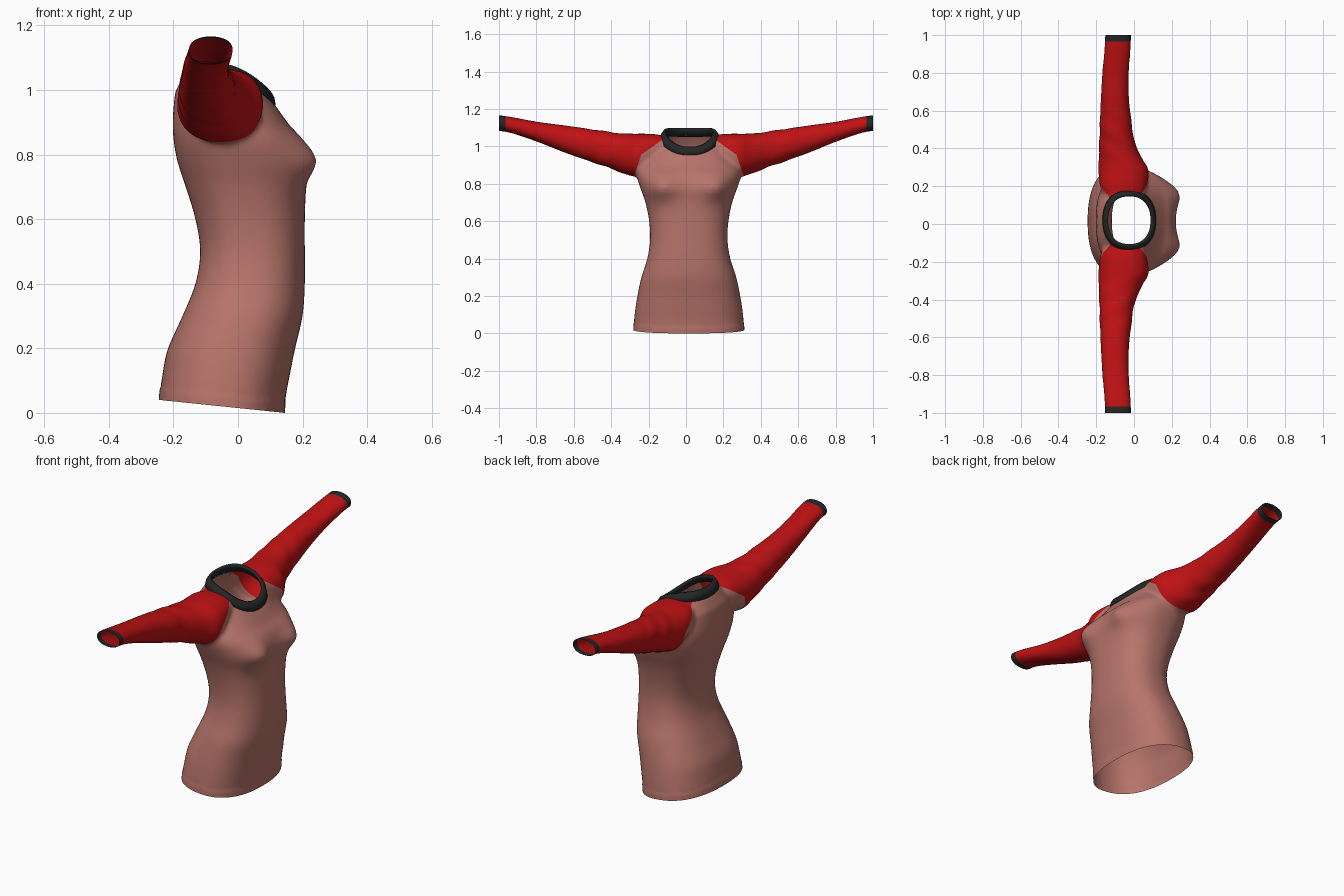
import bpy, bmesh, math
from mathutils import Vector

if "Cube" in bpy.data.objects:
    bpy.data.objects.remove(bpy.data.objects["Cube"])

N = 64
YC = 0.015


def material(name, rgb):
    m = bpy.data.materials.new(name)
    m.diffuse_color = (*rgb, 1)
    m.use_nodes = True
    m.node_tree.nodes["Principled BSDF"].inputs["Base Color"].default_value = m.diffuse_color
    return m


PINK = material("dusty pink", (0.47, 0.175, 0.145))
RED = material("red", (0.53, 0.006, 0.007))
BLACK = material("charcoal", (0.018, 0.02, 0.02))


def spow(v, n):
    return math.copysign(abs(v) ** (2 / n), v)


def smooth_rows(rows, steps=4):
    """Catmull-Rom interpolation between profile rows."""
    out = []
    for i in range(len(rows) - 1):
        p0, p1, p2, p3 = rows[max(i - 1, 0)], rows[i], rows[i + 1], rows[min(i + 2, len(rows) - 1)]
        for k in range(steps):
            t = k / steps
            out.append([b + t / 2 * (c - a + t * (2 * a - 5 * b + 4 * c - d + t * (3 * (b - c) + d - a)))
                        for a, b, c, d in zip(p0, p1, p2, p3)])
    return out + [rows[-1]]


def loft(bm, rings, closed=False):
    """Skin a list of point rings; cap the ends unless the loop closes."""
    vs = [[bm.verts.new(p) for p in r] for r in rings]
    pairs = list(zip(vs, vs[1:])) + ([(vs[-1], vs[0])] if closed else [])
    faces = []
    for a, b in pairs:
        for i in range(len(a)):
            j = (i + 1) % len(a)
            faces.append(bm.faces.new((a[i], a[j], b[j], b[i])))
    if not closed:
        for ring in (vs[0], vs[-1]):
            c = bm.verts.new(sum((v.co for v in ring), Vector()) / len(ring))
            for i in range(len(ring)):
                faces.append(bm.faces.new((ring[i], ring[(i + 1) % len(ring)], c)))
    bmesh.ops.recalc_face_normals(bm, faces=faces)


def neck_loop(scale, a, b, c):
    """Tilted, saddle-shaped neckline."""
    pts = []
    for i in range(N):
        t = 2 * math.pi * i / N
        ct, st = spow(math.cos(t), 2.3), spow(math.sin(t), 2.3)
        pts.append(Vector((-0.025 + 0.135 * scale * ct, 0.02 + 0.152 * scale * st,
                           a + b * math.cos(t) + c * math.cos(t) ** 2)))
    return pts


bm = bmesh.new()

# Torso: z, x back, x front, half width, forward tilt
TORSO = [(-.06, -.248, .138, .297, 0), (.05, -.243, .148, .294, 0), (.13, -.232, .163, .286, 0),
         (.2, -.217, .177, .275, 0), (.3, -.172, .20, .254, 0), (.4, -.132, .207, .222, 0),
         (.5, -.117, .207, .207, 0), (.6, -.132, .207, .212, 0), (.7, -.162, .211, .232, 0),
         (.78, -.188, .220, .26, 0), (.85, -.2, .195, .28, 0),
         (.9, -.202, .162, .27, -.012), (.96, -.195, .135, .225, -.035)]
rings = []
for z, xb, xf, h, tilt in smooth_rows(TORSO):
    ring = []
    for i in range(N):
        t = 2 * math.pi * i / N
        ct, st = spow(math.cos(t), 2.4), spow(math.sin(t), 2.4)
        x = (xb + xf) / 2 + (xf - xb) / 2 * ct
        y = h * st
        if ct > 0:  # bust
            x += 0.044 * math.exp(-((abs(y) - .15) / .075) ** 2 - ((z - .78) / .07) ** 2)
        ring.append(Vector((x, YC + y, z + tilt * ct)))
    rings.append(ring)
rings.append(neck_loop(1.0, 1.045, -.05, -.035))
loft(bm, rings)

# Sleeves: distance along arm, z low, z high, x back, x front
SLEEVE = [(.10, .95, 1.05, -.14, .04), (.18, .895, 1.066, -.178, .066), (.27, .84, 1.068, -.188, .078),
          (.33, .85, 1.068, -.187, .048), (.42, .885, 1.078, -.184, .005), (.5, .912, 1.09, -.182, -.008),
          (.65, .965, 1.112, -.176, -.026), (.8, 1.025, 1.132, -.168, -.027),
          (.95, 1.075, 1.16, -.155, -.016), (1.04, 1.083, 1.17, -.155, -.014)]
for s in (-1, 1):
    rings = []
    for d, zl, zh, xb, xf in smooth_rows(SLEEVE):
        ring = []
        for i in range(40):
            t = 2 * math.pi * i / 40
            ring.append(Vector(((xb + xf) / 2 + (xf - xb) / 2 * spow(math.cos(t), 2.2),
                                s * d + YC * (1 - d),
                                (zl + zh) / 2 + (zh - zl) / 2 * spow(math.sin(t), 2.2))))
        rings.append(ring)
    loft(bm, rings)

me = bpy.data.meshes.new("shirt")
bm.to_mesh(me)
bm.free()
shirt = bpy.data.objects.new("shirt", me)
bpy.context.collection.objects.link(shirt)

# Fuse body and sleeves into one soft skin
bpy.context.view_layer.objects.active = shirt
shirt.select_set(True)
mod = shirt.modifiers.new("fuse", 'REMESH')
mod.mode = 'VOXEL'
mod.voxel_size = 0.011
mod = shirt.modifiers.new("soften", 'SMOOTH')
mod.factor = 0.5
mod.iterations = 6
for name in ("fuse", "soften"):
    bpy.ops.object.modifier_apply(modifier=name)

me = shirt.data
me.materials.clear()
for m in (PINK, RED, BLACK):
    me.materials.append(m)
bm = bmesh.new()
bm.from_mesh(me)
bm.normal_update()

# Faint cloth folds on the upper sleeves and a slightly raised hem
for v in bm.verts:
    d = abs(v.co.y - YC)
    if .28 < d < .6:
        w = math.sin((d - .28) / .32 * math.pi)
        v.co += v.normal * .002 * w * math.sin(50 * d + 30 * v.co.x + 12 * v.co.z)
    if v.co.z < .05 - .1 * v.co.x:
        v.co += v.normal * .002


def cut(co, no, clear=False):
    bmesh.ops.bisect_plane(bm, geom=bm.verts[:] + bm.edges[:] + bm.faces[:], dist=1e-5,
                           plane_co=co, plane_no=no, clear_outer=clear)


# Open hem and cuffs, then cut the cuff and raglan seam lines
cut((0, 0, .015), (-.103, 0, -1), True)
SEAM = [((.15, 1.03), (.255, .955)), ((.255, .955), (.295, .835))]
for s in (-1, 1):
    cut((0, s, 0), (0, s, 0), True)
    cut((0, s * .965, 0), (0, s, 0))
    for (y0, z0), (y1, z1) in SEAM:
        cut((0, YC + s * y0, z0), (0, s * (z0 - z1), y1 - y0))

# Open the neck
hole = []
for f in bm.faces:
    c = f.calc_center_median()
    r = abs((c.x + .025) / .135) ** 2.3 + abs((c.y - .02) / .152) ** 2.3
    if r < .84 and c.z > .9:
        hole.append(f)
bmesh.ops.delete(bm, geom=hole, context='FACES')

# Colour by seam lines
for f in bm.faces:
    c = f.calc_center_median()
    d = abs(c.y - YC)
    edge = min(y0 + (z0 - c.z) * (y1 - y0) / (z0 - z1) for (y0, z0), (y1, z1) in SEAM)
    f.material_index = 2 if abs(c.y) > .965 else 1 if d > edge and c.z > .75 else 0
    f.smooth = True
bm.to_mesh(me)
bm.free()

# Collar band
bm = bmesh.new()
loft(bm, [neck_loop(1.05, 1.038, -.05, -.035), neck_loop(1.02, 1.06, -.05, -.033),
          neck_loop(.93, 1.078, -.05, -.03), neck_loop(.83, 1.078, -.05, -.03),
          neck_loop(.84, 1.066, -.05, -.032), neck_loop(.96, 1.035, -.05, -.035)], closed=True)
cme = bpy.data.meshes.new("collar")
for f in bm.faces:
    f.smooth = True
bm.to_mesh(cme)
bm.free()
cme.materials.append(BLACK)
collar = bpy.data.objects.new("collar", cme)
bpy.context.collection.objects.link(collar)
